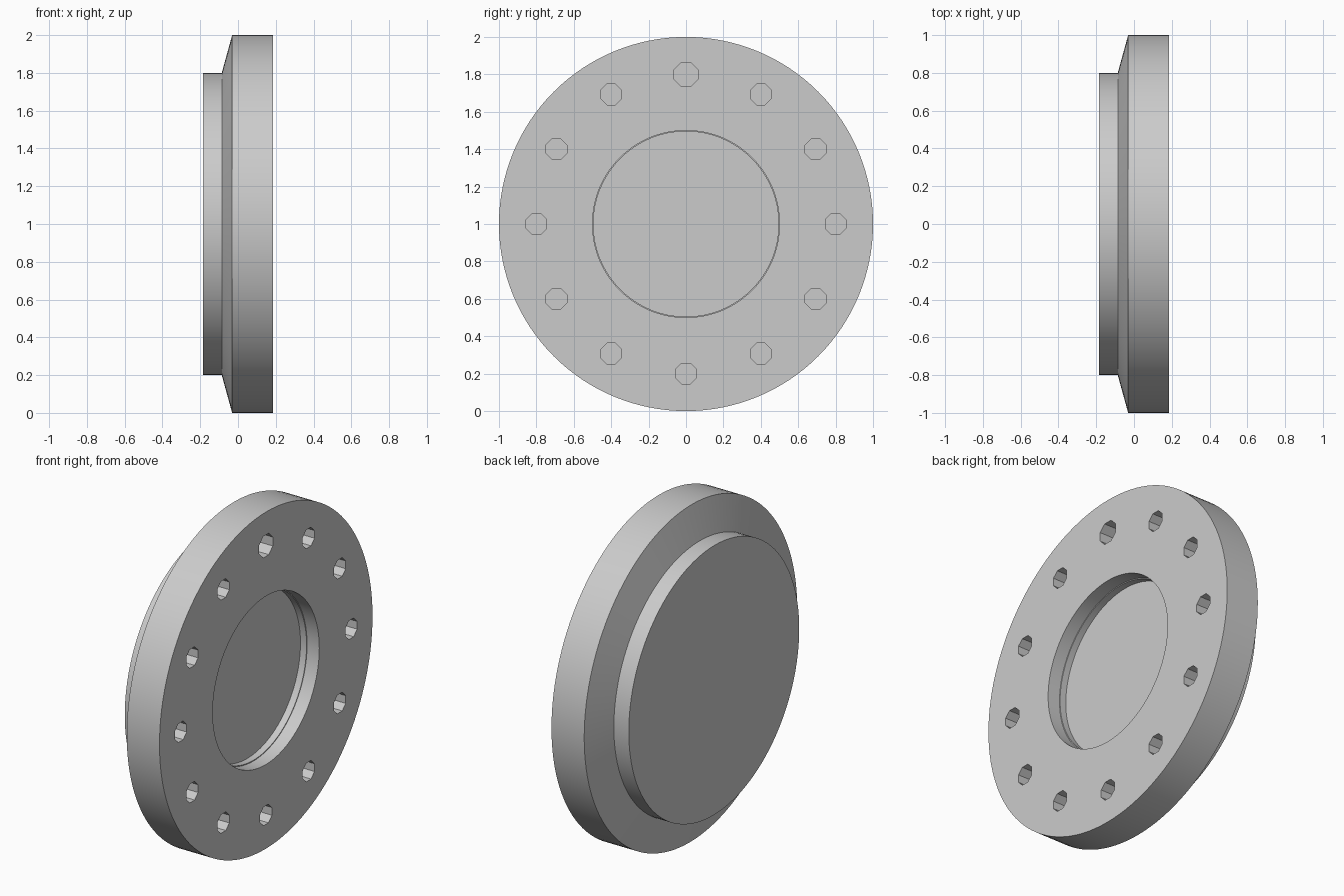
import bpy, bmesh
from math import pi, sin, cos, radians
from mathutils import Matrix, Vector

cube = bpy.data.objects.get("Cube")
if cube:
    bpy.data.objects.remove(cube, do_unlink=True)

HALF = 0.184          # half thickness along x
BOLT_CIRCLE = 0.8
HOLE_DEPTH = 0.2

steel = bpy.data.materials.new("grey_steel")
steel.use_nodes = True
grey = (0.6, 0.6, 0.6, 1)
steel.diffuse_color = grey
steel.node_tree.nodes["Principled BSDF"].inputs["Base Color"].default_value = grey


def add_object(name, bm):
    bmesh.ops.recalc_face_normals(bm, faces=bm.faces)
    mesh = bpy.data.meshes.new(name)
    bm.to_mesh(mesh)
    bm.free()
    mesh.materials.append(steel)
    obj = bpy.data.objects.new(name, mesh)
    bpy.context.collection.objects.link(obj)
    obj.location.z = 1
    return obj


def lathe(name, profile, segments):
    """Revolve (x, radius) points about the x axis and cap both ends."""
    bm = bmesh.new()
    rings = []
    for x, r in profile:
        rings.append([bm.verts.new((x, r * cos(2 * pi * i / segments),
                                    r * sin(2 * pi * i / segments)))
                      for i in range(segments)])
    for a, b in zip(rings, rings[1:]):
        for i in range(segments):
            j = (i + 1) % segments
            bm.faces.new((a[i], a[j], b[j], b[i]))
    bm.faces.new(rings[0])
    bm.faces.new(rings[-1])
    return add_object(name, bm)


# Flange body: raised back hub, tapered shoulder, rim, stepped front recess
flange = lathe("flange_body", [
    (-HALF, 0.8), (-0.086, 0.8), (-0.031, 1.0), (HALF, 1.0),
    (HALF, 0.5), (HALF - 0.08, 0.5), (HALF - 0.08, 0.495), (HALF - 0.12, 0.495),
], 128)

# Ring of blind octagonal bolt holes, the top one slightly larger
bm = bmesh.new()
for k in range(12):
    angle = radians(30 * k)
    radius = 0.069 if k == 3 else 0.06
    centre = Vector((HALF, BOLT_CIRCLE * cos(angle), BOLT_CIRCLE * sin(angle)))
    matrix = (Matrix.Translation(centre) @ Matrix.Rotation(pi / 2, 4, 'Y')
              @ Matrix.Rotation(pi / 8, 4, 'Z'))
    bmesh.ops.create_cone(bm, cap_ends=True, segments=8, radius1=radius,
                          radius2=radius, depth=2 * HOLE_DEPTH, matrix=matrix)
cutter = add_object("bolt_hole_cutter", bm)
cutter.hide_render = True

bpy.ops.object.select_all(action='DESELECT')
flange.select_set(True)
bpy.context.view_layer.objects.active = flange
holes = flange.modifiers.new("bolt_holes", 'BOOLEAN')
holes.operation = 'DIFFERENCE'
holes.solver = 'EXACT'
holes.object = cutter
bpy.ops.object.modifier_apply(modifier=holes.name)
bpy.data.objects.remove(cutter, do_unlink=True)

bpy.ops.object.shade_smooth_by_angle(angle=radians(30))
